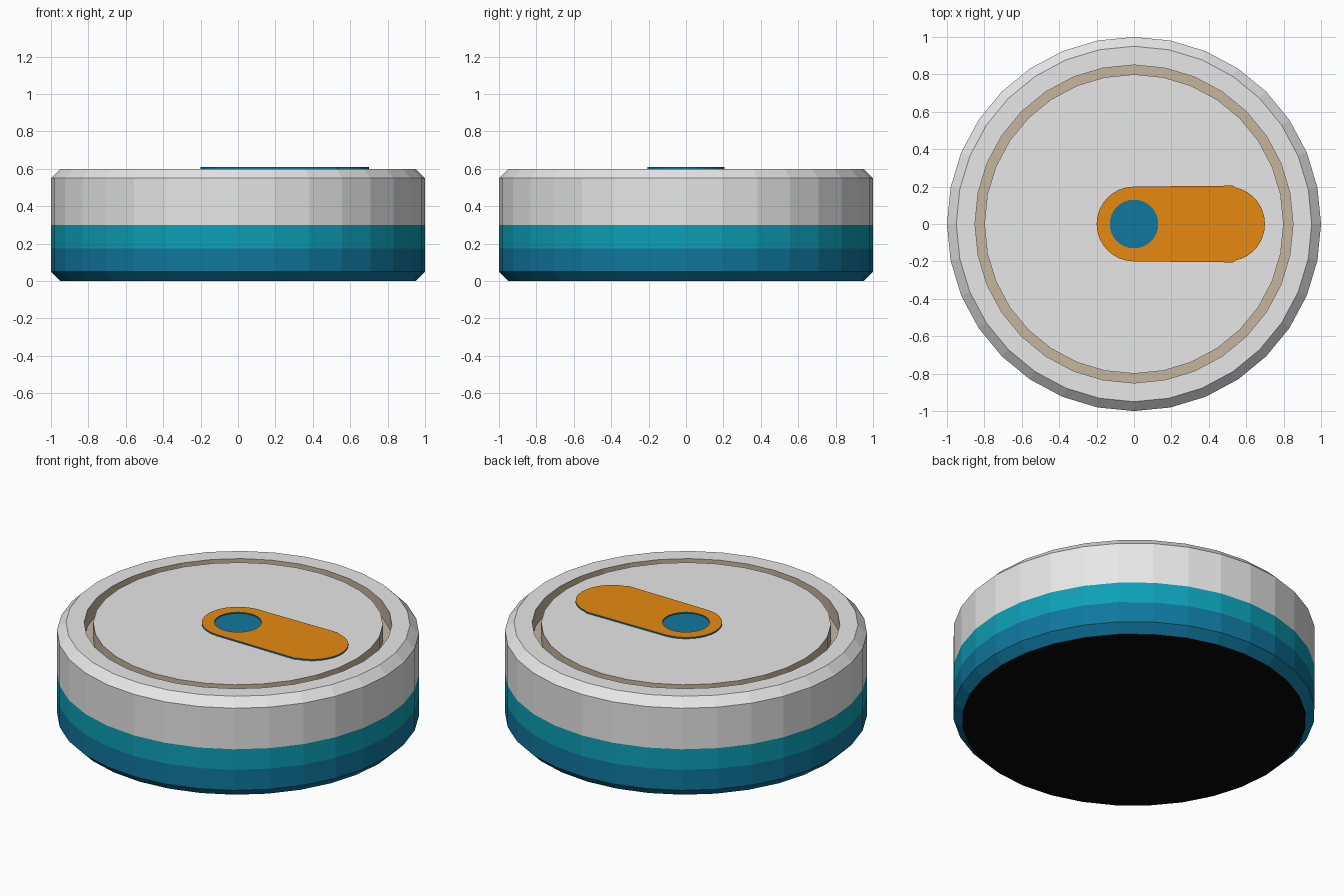
import bpy, bmesh, math

if "Cube" in bpy.data.objects:
    bpy.data.objects.remove(bpy.data.objects["Cube"])

SEG = 32


def material(name, rgb):
    m = bpy.data.materials.new(name)
    m.diffuse_color = (*rgb, 1.0)
    m.use_nodes = True
    m.node_tree.nodes["Principled BSDF"].inputs["Base Color"].default_value = m.diffuse_color
    return m


grey = material("light grey", (0.80, 0.80, 0.80))
teal = material("teal", (0.004, 0.35, 0.47))
blue = material("deep blue", (0.005, 0.185, 0.345))
orange = material("orange", (0.79, 0.255, 0.005))
tan = material("tan", (0.56, 0.465, 0.345))
black = material("black", (0.002, 0.002, 0.002))


def finish(bm, name, mats):
    mesh = bpy.data.meshes.new(name)
    bm.to_mesh(mesh)
    bm.free()
    for m in mats:
        mesh.materials.append(m)
    obj = bpy.data.objects.new(name, mesh)
    bpy.context.collection.objects.link(obj)
    return obj


def arc(cx, r, start, end, n):
    """Points on a circle around (cx, 0), angles in degrees."""
    out = []
    for i in range(n + 1):
        a = math.radians(start + (end - start) * i / n)
        out.append((cx + r * math.cos(a), r * math.sin(a)))
    return out


# Puck body: turned profile, one colour index per band
# colours: 0 grey, 1 teal, 2 blue, 3 tan, 4 black
profile = [(0.95, 0), (1, 0.05), (1, 0.175), (1, 0.30), (1, 0.55), (0.95, 0.60),
           (0.85, 0.60), (0.85, 0.50), (0.80, 0.50), (0.80, 0.60)]
bands = [2, 2, 1, 0, 0, 0, 3, 3, 3]
bm = bmesh.new()
rings = [[bm.verts.new((x, y, z)) for x, y in arc(0, r, 0, 360, SEG)[:-1]]
         for r, z in profile]
for low, high, colour in zip(rings, rings[1:], bands):
    for i in range(SEG):
        j = (i + 1) % SEG
        bm.faces.new((low[i], low[j], high[j], high[i])).material_index = colour
bm.faces.new(rings[0][::-1]).material_index = 4
bm.faces.new(rings[-1]).material_index = 0
finish(bm, "puck_body", [grey, teal, blue, tan, black])

# Pointer plate: rounded outline with a round hole, orange top and blue edge
TOP, BASE = 0.609, 0.60
outline = arc(0, 0.2, 90, 270, 16) + [(0.53, -0.205)] \
    + arc(0.5, 0.2, -78, 78, 16) + [(0.53, 0.205)]
hole = arc(0, 0.13, 0, 360, SEG)[:-1]
bm = bmesh.new()
edges = []
for loop in (outline, hole):
    vs = [bm.verts.new((x, y, TOP)) for x, y in loop]
    edges += [bm.edges.new((vs[i - 1], vs[i])) for i in range(len(vs))]
bmesh.ops.triangle_fill(bm, use_beauty=True, use_dissolve=False, edges=edges,
                        normal=(0, 0, 1))
border = [e for e in bm.edges if e.is_boundary]
walls = bmesh.ops.extrude_edge_only(bm, edges=border)["geom"]
for g in walls:
    if isinstance(g, bmesh.types.BMVert):
        g.co.z = BASE
    elif isinstance(g, bmesh.types.BMFace):
        g.material_index = 1
bmesh.ops.recalc_face_normals(bm, faces=bm.faces[:])
if sum(f.normal.z for f in bm.faces) < 0:
    bmesh.ops.reverse_faces(bm, faces=bm.faces[:])
finish(bm, "pointer_plate", [orange, blue])

# Pivot disc seen through the hole
bm = bmesh.new()
bm.faces.new([bm.verts.new((x, y, 0.602)) for x, y in hole])
finish(bm, "pivot_disc", [blue])
